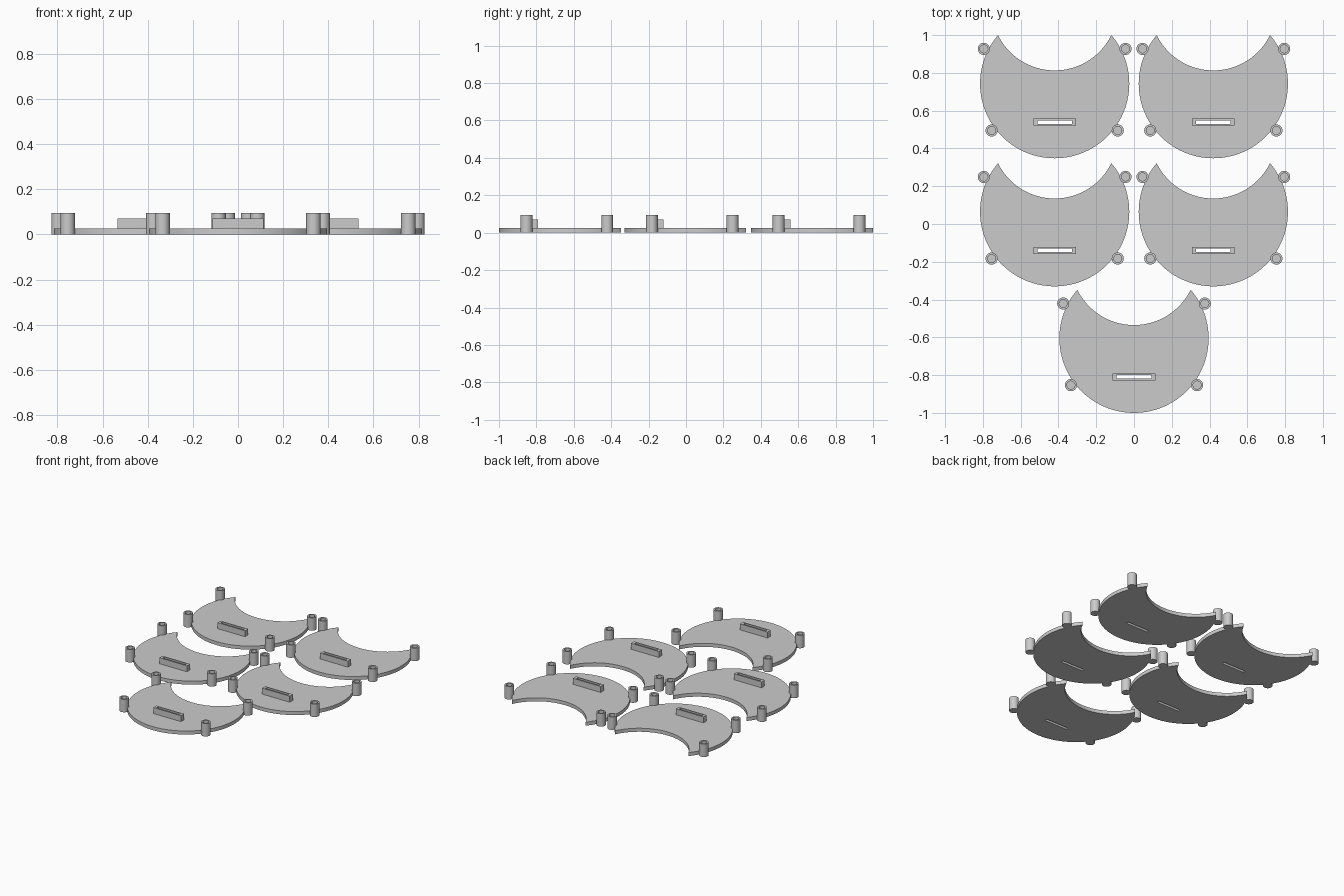
import bpy, bmesh, math
from mathutils import Vector, Matrix

if "Cube" in bpy.data.objects:
    bpy.data.objects.remove(bpy.data.objects["Cube"])

# Shared dimensions
R, T = 0.395, 0.026                  # plate radius and thickness
CUT_R, CUT_Y = 0.334, 0.404          # circular bite out of the plate
TIP_X, TIP_Y = 0.300, 0.257          # pointed tips of the crescent
SLOT_Y, SLOT_TOP = -0.204, 0.07
PEG_R, PEG_HOLE, PEG_H = 0.032, 0.021, 0.095

grey = bpy.data.materials.new("plain grey")
grey.diffuse_color = (0.6, 0.6, 0.6, 1)
grey.use_nodes = True
grey.node_tree.nodes["Principled BSDF"].inputs["Base Color"].default_value = grey.diffuse_color


def finish(bm, name, loc):
    bmesh.ops.recalc_face_normals(bm, faces=bm.faces)
    me = bpy.data.meshes.new(name)
    bm.to_mesh(me)
    bm.free()
    me.materials.append(grey)
    ob = bpy.data.objects.new(name, me)
    ob.location = loc
    bpy.context.collection.objects.link(ob)
    bpy.ops.object.select_all(action='DESELECT')
    ob.select_set(True)
    bpy.context.view_layer.objects.active = ob
    bpy.ops.object.shade_smooth_by_angle(angle=math.radians(30))
    return ob


def prism(name, outlines, z0, z1, loc):
    """Extrude flat outlines; later outlines become holes."""
    bm = bmesh.new()
    edges = []
    for pts in outlines:
        vs = [bm.verts.new((x, y, z0)) for x, y in pts]
        edges += [bm.edges.new((vs[i - 1], vs[i])) for i in range(len(vs))]
    bmesh.ops.triangle_fill(bm, edges=edges, use_beauty=True, normal=(0, 0, 1))
    res = bmesh.ops.extrude_face_region(bm, geom=bm.faces[:], use_keep_orig=True)
    top = [g for g in res["geom"] if isinstance(g, bmesh.types.BMVert)]
    bmesh.ops.translate(bm, verts=top, vec=(0, 0, z1 - z0))
    return finish(bm, name, loc)


def arc(r, cy, a0, a1, n):
    return [(r * math.cos(a0 + (a1 - a0) * i / n),
             cy + r * math.sin(a0 + (a1 - a0) * i / n)) for i in range(n + 1)]


def rect(hx, hy):
    return [(-hx, SLOT_Y - hy), (hx, SLOT_Y - hy), (hx, SLOT_Y + hy), (-hx, SLOT_Y + hy)]


def peg(loc):
    """Round post with a blind hole, turned from a half profile."""
    bm = bmesh.new()
    prof = [(0, 0), (PEG_R, 0), (PEG_R, PEG_H), (PEG_HOLE, PEG_H), (PEG_HOLE, T), (0, T)]
    vs = [bm.verts.new((x, 0, z)) for x, z in prof]
    es = [bm.edges.new((vs[i], vs[i + 1])) for i in range(len(vs) - 1)]
    bmesh.ops.spin(bm, geom=vs + es, cent=(0, 0, 0), axis=(0, 0, 1),
                   angle=math.tau, steps=32)
    bmesh.ops.remove_doubles(bm, verts=bm.verts[:], dist=1e-5)
    return finish(bm, "peg", loc)


# Crescent outline: long outer arc, then the bite back to the start
a = math.atan2(TIP_Y, TIP_X)
outer = arc(R, 0, math.pi - a, math.tau + a, 96)
b = math.atan2(TIP_Y - CUT_Y, TIP_X)
bite = arc(CUT_R, CUT_Y, b, -math.pi - b, 48)[1:-1]
crescent = outer + bite
slot = rect(0.092, 0.010)

# Five identical plates, each with a slotted holder and four pegs
for cx, cy in [(-0.42, 0.743), (0.42, 0.743), (-0.42, 0.065), (0.42, 0.065), (0, -0.605)]:
    prism("crescent_plate", [crescent, slot], 0, T, (cx, cy, 0))
    prism("slot_holder", [rect(0.113, 0.0185), slot], T, SLOT_TOP, (cx, cy, 0))
    for s in (-1, 1):
        for px, py in [(0.375, 0.184), (0.334, -0.248)]:
            peg((cx + s * px, cy + py, 0))
